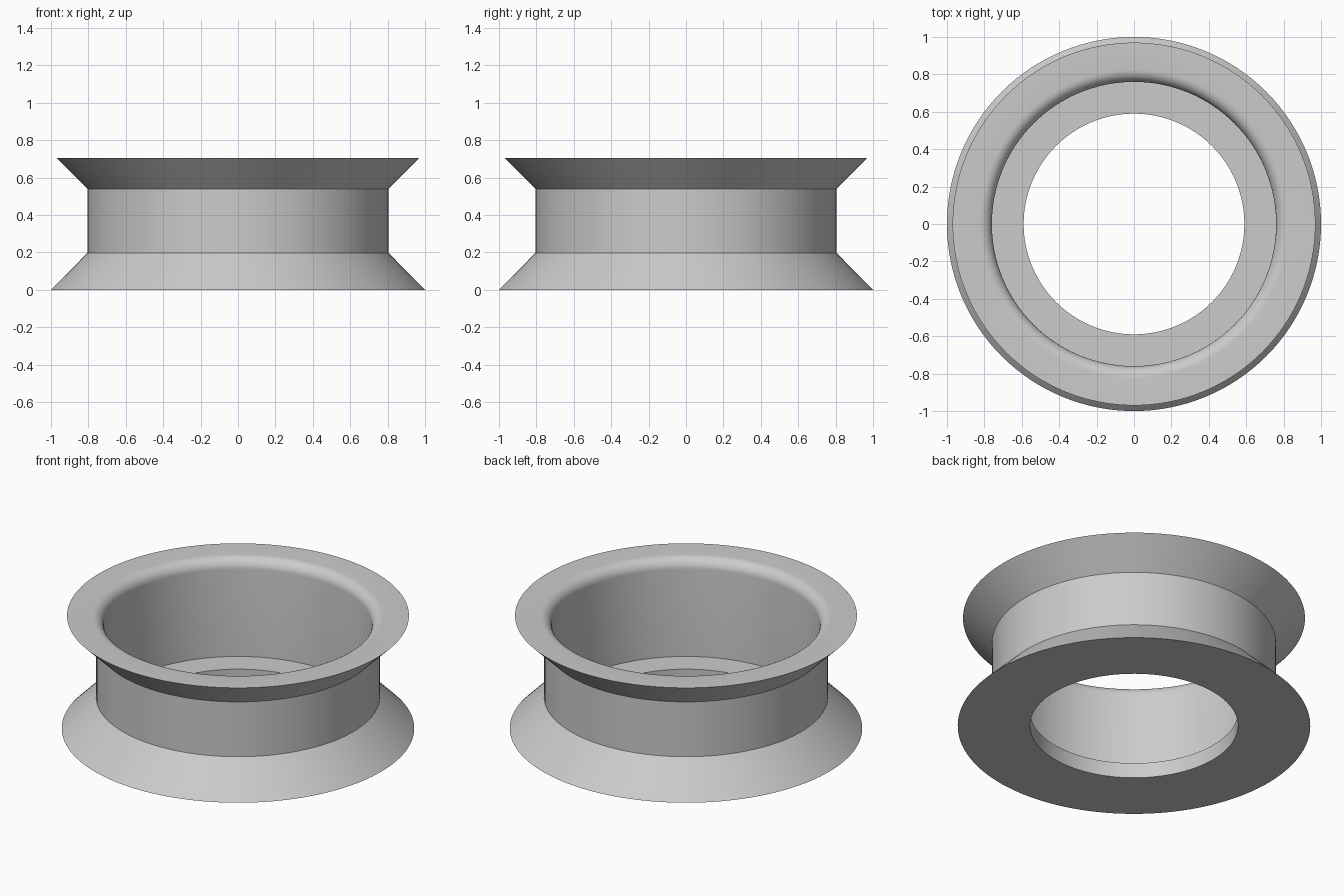
import bpy
import bmesh
import math

cube = bpy.data.objects.get("Cube")
if cube:
    bpy.data.objects.remove(cube, do_unlink=True)

SEGMENTS = 128

# Plain grey material
grey = bpy.data.materials.new("light grey")
grey.use_nodes = True
colour = (0.6, 0.6, 0.6, 1)
grey.diffuse_color = colour
grey.node_tree.nodes["Principled BSDF"].inputs["Base Color"].default_value = colour


def fillet(radius, z, size, steps=8):
    """Quarter round from a flat top at height z into a bore of the given radius."""
    points = []
    for i in range(steps + 1):
        a = math.pi / 2 * (1 + i / steps)
        points.append((radius + size + size * math.cos(a),
                       z - size + size * math.sin(a)))
    return points


def lathe(name, profile, material):
    """Revolve a closed (radius, height) profile around the z axis."""
    bm = bmesh.new()
    rings = []
    for r, z in profile:
        ring = []
        for i in range(SEGMENTS):
            a = math.tau * i / SEGMENTS
            ring.append(bm.verts.new((r * math.cos(a), r * math.sin(a), z)))
        rings.append(ring)
    for lower, upper in zip(rings, rings[1:] + rings[:1]):
        for i in range(SEGMENTS):
            j = (i + 1) % SEGMENTS
            bm.faces.new((lower[i], lower[j], upper[j], upper[i]))
    bmesh.ops.recalc_face_normals(bm, faces=bm.faces)
    mesh = bpy.data.meshes.new(name)
    bm.to_mesh(mesh)
    bm.free()
    mesh.materials.append(material)
    obj = bpy.data.objects.new(name, mesh)
    bpy.context.collection.objects.link(obj)
    bpy.ops.object.select_all(action="DESELECT")
    obj.select_set(True)
    bpy.context.view_layer.objects.active = obj
    bpy.ops.object.shade_smooth_by_angle(angle=math.radians(30))
    return obj


# Flared outside, flat rim, rounded lip, bore, inner ledge and narrow hole
outside = [(0.59, 0), (1, 0), (0.805, 0.197), (0.805, 0.54), (0.97, 0.705)]
inside = fillet(0.76, 0.705, 0.065) + [(0.76, 0.095), (0.59, 0.095)]
lathe("flanged_ring", outside + inside, grey)
